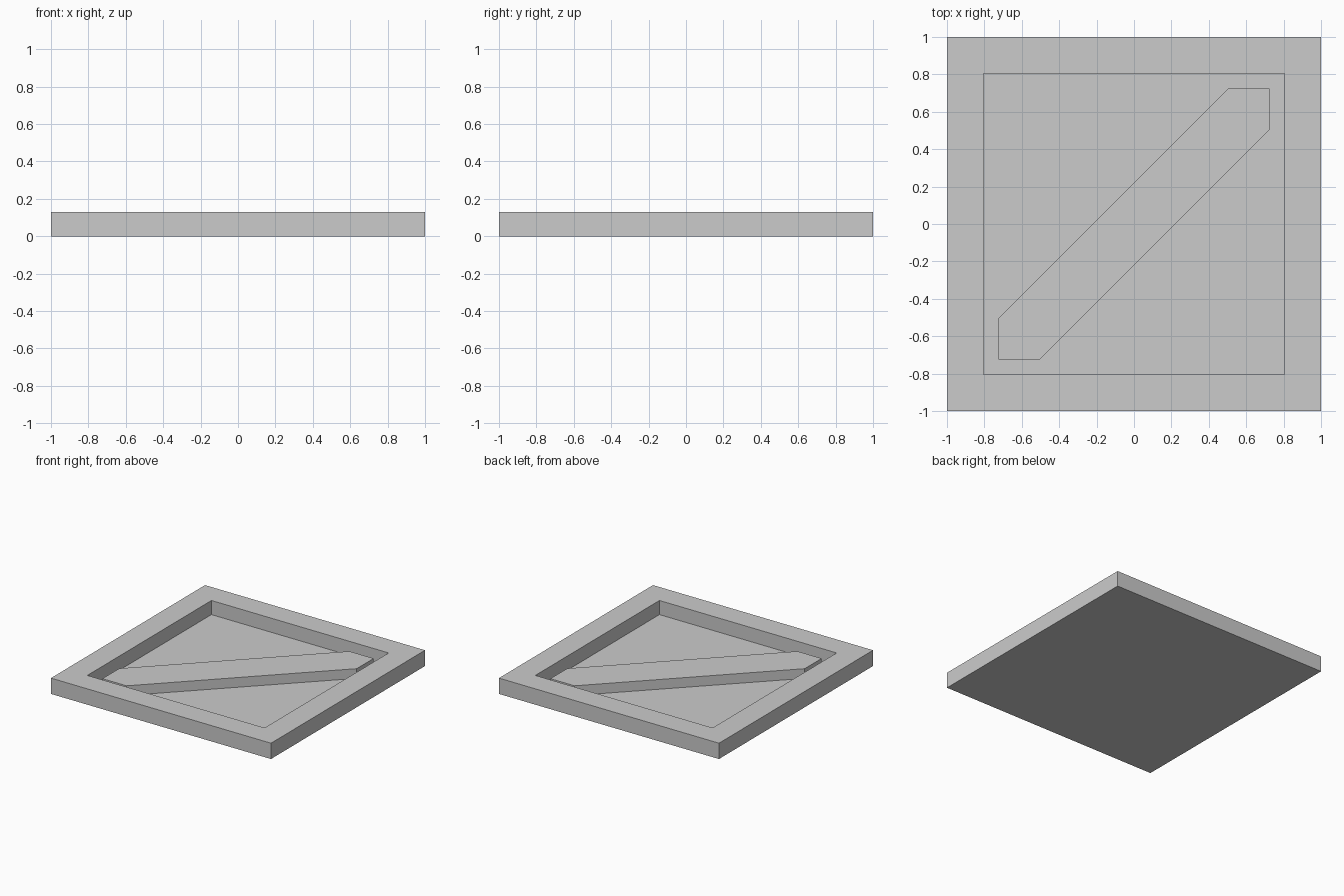
import bpy
import bmesh

HALF = 1.0         # outer half width
INNER = 0.725      # half width of the opening
TOP = 0.13         # frame height
FLOOR = 0.014      # panel surface height
BRACE_TOP = 0.094  # brace surface height
BRACE_CUT = 0.22   # brace edge offset from the diagonal

cube = bpy.data.objects.get("Cube")
if cube:
    bpy.data.objects.remove(cube, do_unlink=True)

grey = bpy.data.materials.new("light_grey")
grey.use_nodes = True
colour = (0.6, 0.6, 0.6, 1)
grey.diffuse_color = colour
grey.node_tree.nodes["Principled BSDF"].inputs["Base Color"].default_value = colour


def finish(name, bm):
    bmesh.ops.recalc_face_normals(bm, faces=bm.faces)
    mesh = bpy.data.meshes.new(name)
    bm.to_mesh(mesh)
    bm.free()
    mesh.materials.append(grey)
    obj = bpy.data.objects.new(name, mesh)
    bpy.context.collection.objects.link(obj)
    return obj


def prism(bm, outline, z0, z1):
    """Extrude a flat outline upward and return its top face."""
    base = bm.faces.new([bm.verts.new((x, y, z0)) for x, y in outline])
    ret = bmesh.ops.extrude_face_region(bm, geom=[base], use_keep_orig=True)
    verts = [g for g in ret["geom"] if isinstance(g, bmesh.types.BMVert)]
    bmesh.ops.translate(bm, verts=verts, vec=(0, 0, z1 - z0))
    return next(g for g in ret["geom"] if isinstance(g, bmesh.types.BMFace))


def square(r):
    return [(-r, -r), (r, -r), (r, r), (-r, r)]


# Square frame with a recessed panel
bm = bmesh.new()
lid = prism(bm, square(HALF), 0, TOP)
bmesh.ops.recalc_face_normals(bm, faces=bm.faces)
bmesh.ops.inset_region(bm, faces=[lid], thickness=HALF - INNER)
ret = bmesh.ops.extrude_face_region(bm, geom=[lid])
sunk = [g for g in ret["geom"] if isinstance(g, bmesh.types.BMVert)]
bmesh.ops.translate(bm, verts=sunk, vec=(0, 0, FLOOR - TOP))
if lid.is_valid:
    bmesh.ops.delete(bm, geom=[lid], context="FACES_ONLY")
finish("frame_and_panel", bm)

# Diagonal brace, trimmed to fit the corners of the opening
c = INNER - BRACE_CUT
half_outline = [(-INNER, -c), (-INNER, -INNER), (-c, -INNER)]
outline = half_outline + [(-x, -y) for x, y in half_outline]
bm = bmesh.new()
prism(bm, outline, FLOOR, BRACE_TOP)
finish("diagonal_brace", bm)
